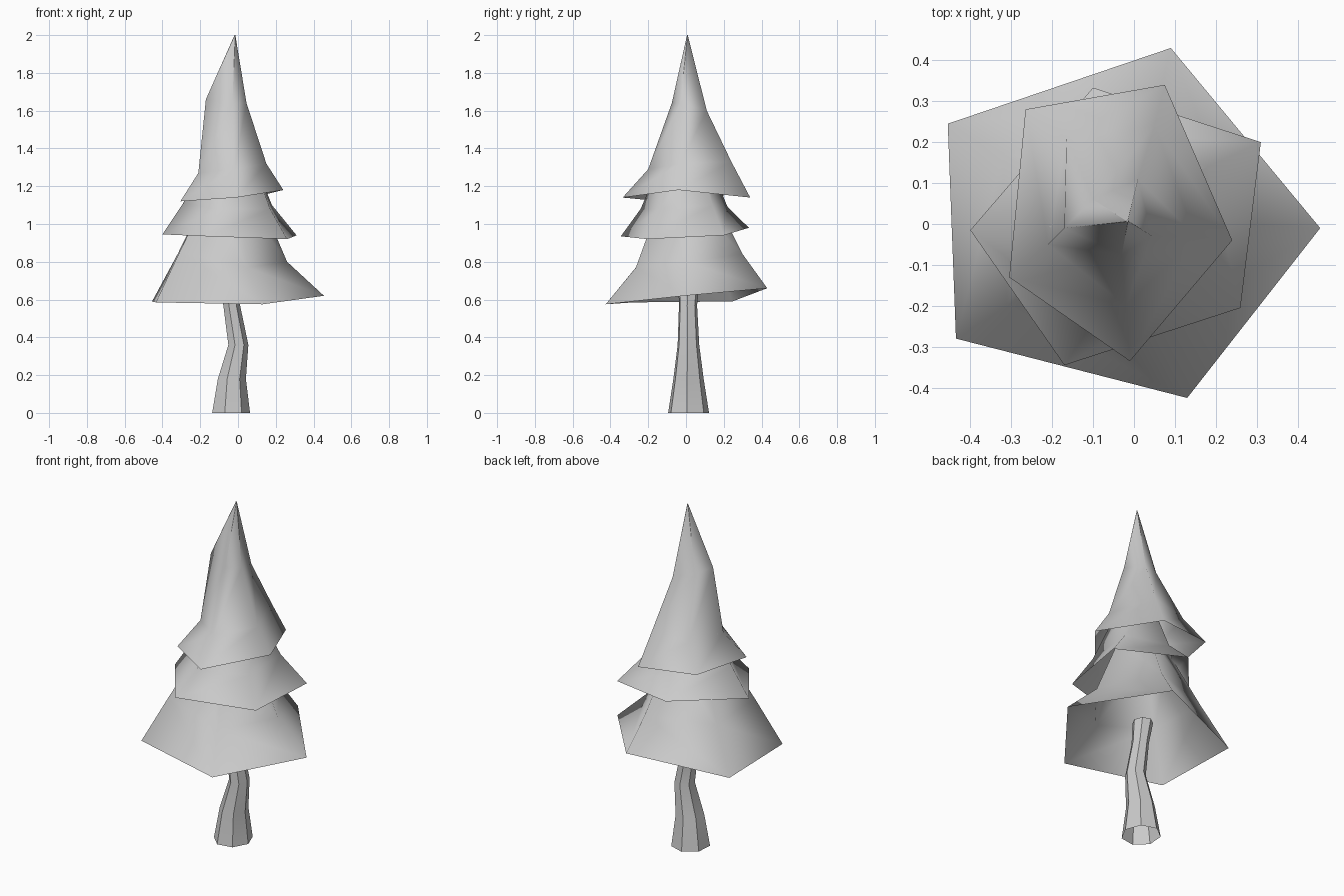
import bpy, bmesh, math
from mathutils import Vector

if "Cube" in bpy.data.objects:
    bpy.data.objects.remove(bpy.data.objects["Cube"])


def make_object(name, rings, smooth=False):
    """Skin a stack of equal-count rings into an open shell."""
    bm = bmesh.new()
    loops = [[bm.verts.new(p) for p in ring] for ring in rings]
    n = len(loops[0])
    for a, b in zip(loops, loops[1:]):
        for i in range(n):
            j = (i + 1) % n
            if smooth:
                bm.faces.new((a[i], a[j], b[i]))
                bm.faces.new((a[j], b[j], b[i]))
            else:
                bm.faces.new((a[i], a[j], b[j], b[i]))
    # point the open shell's normals outwards
    bm.normal_update()
    f = bm.faces[:][0]
    c = f.calc_center_median()
    if f.normal.dot(Vector((c.x, c.y, 0))) < 0:
        bmesh.ops.reverse_faces(bm, faces=bm.faces[:])
    for f in bm.faces:
        f.smooth = True
    me = bpy.data.meshes.new(name)
    bm.to_mesh(me)
    bm.free()
    if not smooth:
        me.set_sharp_from_angle(angle=math.radians(35))
    ob = bpy.data.objects.new(name, me)
    bpy.context.collection.objects.link(ob)
    return ob


def inner_ring(ring, centre, scale, z):
    """Shrunken flat copy of a ring."""
    return [(centre[0] + (x - centre[0]) * scale,
             centre[1] + (y - centre[1]) * scale, z) for x, y, _ in ring]


# Bent seven-sided trunk, open at both ends: (centre x, centre y, z, radius)
trunk = []
for cx, cy, z, r in [(-.04, .012, 0, .104), (-.035, .012, .18, .077),
                     (0, .012, .36, .055), (-.035, .01, .57, .046),
                     (-.048, .015, .70, .055)]:
    trunk.append([(cx + r * math.cos(math.radians(-4) + k * math.tau / 7),
                   cy + 1.07 * r * math.sin(math.radians(-4) + k * math.tau / 7), z)
                  for k in range(7)])
make_object("trunk", trunk)

# Lower foliage skirt, its open top tucked inside the middle one
rim = [(.455, -.01, .62), (.09, .43, .66), (-.455, .245, .59),
       (-.435, -.28, .585), (.13, -.425, .575)]
mid = [(.26, 0, .80), (.06, .30, .84), (-.32, .17, .84),
       (-.31, -.2, .85), (.05, -.265, .77)]
make_object("lower_foliage", [rim, mid, inner_ring(mid, (-.03, 0), .48, 1.15)], True)

# Middle foliage skirt, its open top tucked inside the top one
rim = [(.31, .20, .94), (.26, -.205, .92), (-.17, -.345, .935),
       (-.40, -.015, .945), (-.10, .333, .98)]
mid = [(.18, .14, 1.10), (.17, -.14, 1.08), (-.10, -.24, 1.08),
       (-.29, -.01, 1.11), (-.06, .22, 1.09)]
make_object("middle_foliage", [rim, mid, inner_ring(mid, (-.03, 0), .5, 1.36)], True)

# Top foliage cone with a kinked upper ring and a tiny ring as the tip
rim = [(.075, .34, 1.14), (.24, -.04, 1.18), (-.01, -.335, 1.14),
       (-.305, -.13, 1.12), (-.265, .28, 1.16)]
mid = [(.05, .24, 1.33), (.15, -.03, 1.32), (-.02, -.20, 1.29),
       (-.21, -.05, 1.27), (-.165, .21, 1.30)]
upper = [(.01, .11, 1.60), (.045, -.03, 1.64), (-.03, -.075, 1.64),
         (-.17, -.01, 1.66), (-.10, .06, 1.63)]
tip = [(-.015 + x * .02, .007 + y * .02, 2.0) for x, y, _ in upper]
make_object("top_foliage", [rim, mid, upper, tip], True)
